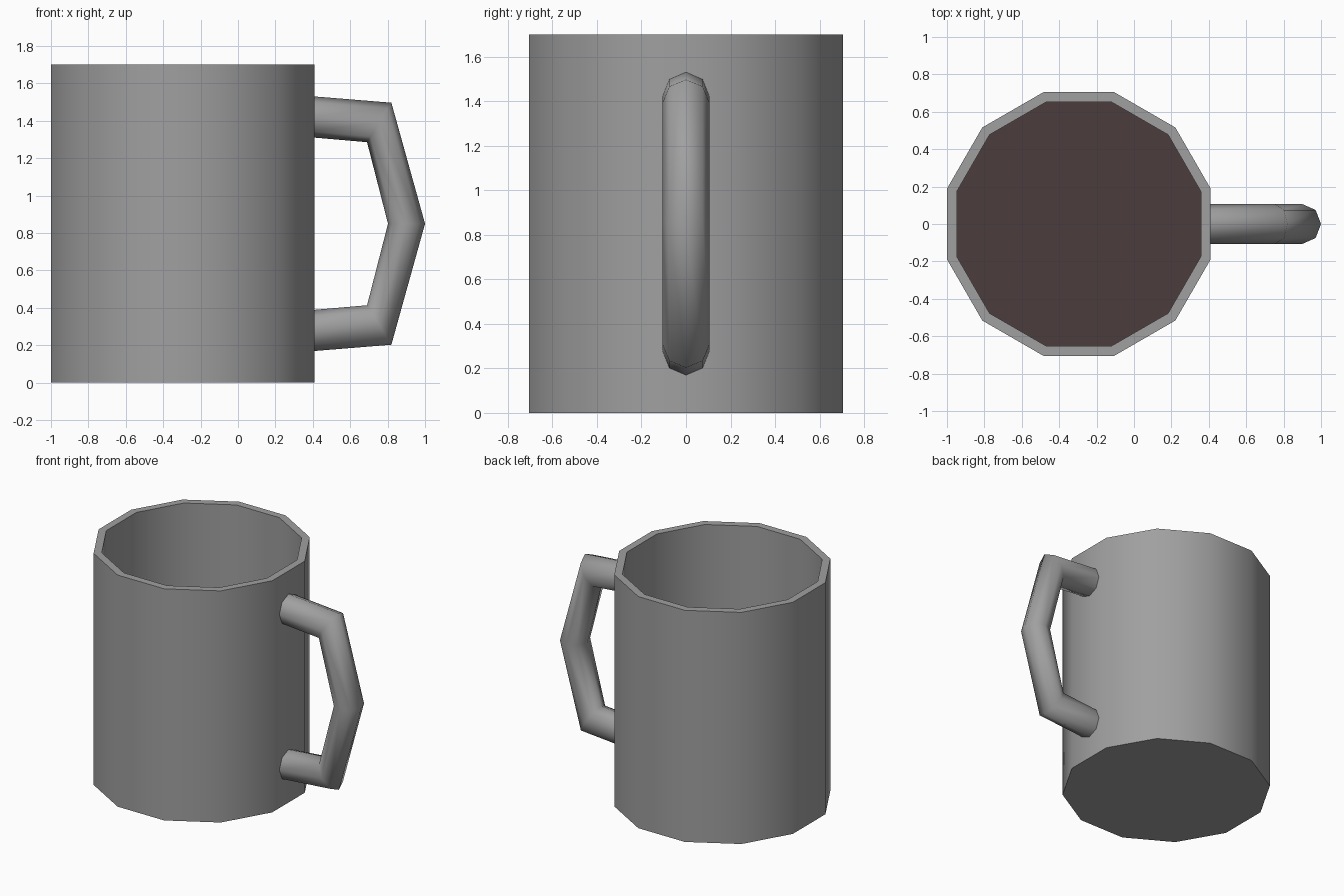
import bpy
import math

if "Cube" in bpy.data.objects:
    bpy.data.objects.remove(bpy.data.objects["Cube"])

SIDES = 12
CX = -0.295  # body axis


def material(name, r, g, b):
    mat = bpy.data.materials.new(name)
    mat.diffuse_color = (r, g, b, 1)
    mat.use_nodes = True
    mat.node_tree.nodes["Principled BSDF"].inputs["Base Color"].default_value = mat.diffuse_color
    return mat


def make_object(name, verts, faces, angle, mat):
    mesh = bpy.data.meshes.new(name)
    mesh.from_pydata(verts, [], faces)
    mesh.materials.append(mat)
    mesh.update()
    obj = bpy.data.objects.new(name, mesh)
    bpy.context.collection.objects.link(obj)
    bpy.ops.object.select_all(action='DESELECT')
    obj.select_set(True)
    bpy.context.view_layer.objects.active = obj
    bpy.ops.object.mode_set(mode='EDIT')
    bpy.ops.mesh.select_all(action='SELECT')
    bpy.ops.mesh.normals_make_consistent(inside=False)
    bpy.ops.object.mode_set(mode='OBJECT')
    bpy.ops.object.shade_smooth_by_angle(angle=math.radians(angle))
    return obj


def skin(rings):
    """Join equal rings of points into a capped tube."""
    n = len(rings[0])
    verts = [p for ring in rings for p in ring]
    faces = [(r * n + i, r * n + (i + 1) % n, (r + 1) * n + (i + 1) % n, (r + 1) * n + i)
             for r in range(len(rings) - 1) for i in range(n)]
    faces.append(tuple(reversed(range(n))))
    faces.append(tuple(range(len(verts) - n, len(verts))))
    return verts, faces


def body_ring(apothem, z):
    r = apothem / math.cos(math.pi / SIDES)
    angles = [2 * math.pi * (i + 0.5) / SIDES for i in range(SIDES)]
    return [(CX + r * math.cos(a), r * math.sin(a), z) for a in angles]


def handle_ring(outer, inner, sides=8, half_width=0.106):
    cx, cz = (outer[0] + inner[0]) / 2, (outer[1] + inner[1]) / 2
    dx, dz = (outer[0] - inner[0]) / 2, (outer[1] - inner[1]) / 2
    angles = [2 * math.pi * i / sides for i in range(sides)]
    return [(cx + dx * math.cos(a), half_width * math.sin(a), cz + dz * math.cos(a))
            for a in angles]


grey = material("dark_grey", 0.35, 0.35, 0.35)
brown = material("dark_brown", 0.07, 0.045, 0.045)

# Cup: outer wall, rim, inner wall and dark inner floor (last face)
profile = [(0.705, 0), (0.705, 1.7), (0.652, 1.7), (0.652, 0.02)]
cup = make_object("cup_body", *skin([body_ring(a, z) for a, z in profile]), 35, grey)
cup.data.materials.append(brown)
cup.data.polygons[-1].material_index = 1

# Handle: octagonal tube mitred at the corners, mirrored about z = 0.85
upper = [((0.39, 1.532), (0.39, 1.312)), ((0.82, 1.497), (0.69, 1.286))]
lower = [tuple((x, 1.7 - z) for x, z in pair) for pair in reversed(upper)]
path = upper + [((1.0, 0.85), (0.802, 0.85))] + lower
make_object("handle", *skin([handle_ring(o, i) for o, i in path]), 80, grey)
